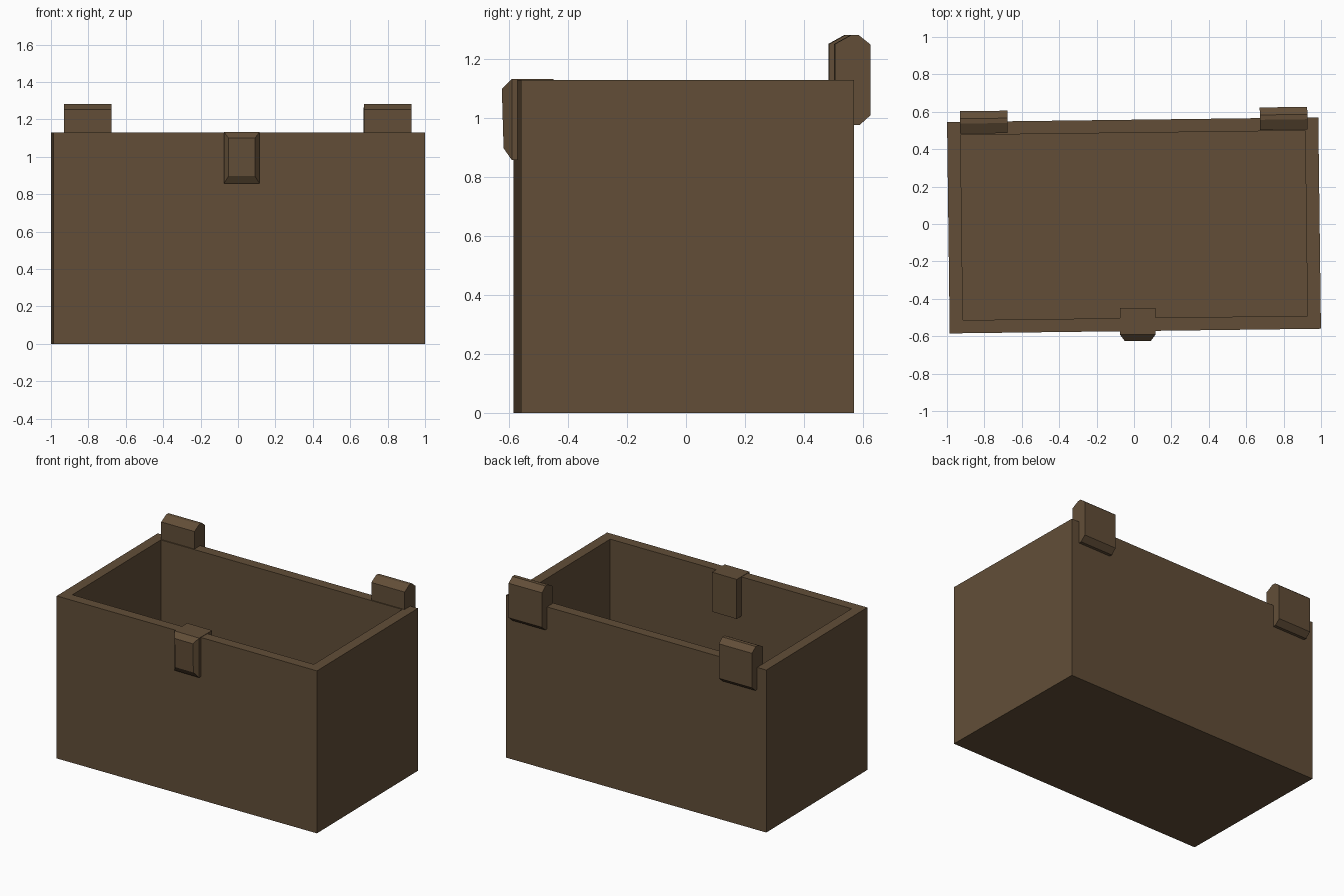
import bpy, bmesh, math
from mathutils import Matrix

if "Cube" in bpy.data.objects:
    bpy.data.objects.remove(bpy.data.objects["Cube"])

TURN = Matrix.Translation((0, -0.0075, 0)) @ Matrix.Rotation(0.0126, 4, 'Z')
H = 1.13

wood = bpy.data.materials.new("dark brown wood")
wood.diffuse_color = (0.122, 0.076, 0.039, 1)
wood.use_nodes = True
wood.node_tree.nodes["Principled BSDF"].inputs["Base Color"].default_value = wood.diffuse_color


def finish(name, bm, matrix=None):
    bmesh.ops.recalc_face_normals(bm, faces=bm.faces)
    me = bpy.data.meshes.new(name)
    bm.to_mesh(me)
    bm.free()
    if matrix:
        me.transform(matrix)
    me.materials.append(wood)
    ob = bpy.data.objects.new(name, me)
    bpy.context.collection.objects.link(ob)
    return ob


def rect(bm, hx, hy, z):
    return [bm.verts.new((sx * hx, sy * hy, z))
            for sx, sy in ((-1, -1), (1, -1), (1, 1), (-1, 1))]


def loft(bm, loops):
    # bridge a chain of equal loops and cap both ends
    for a, b in zip(loops, loops[1:]):
        n = len(a)
        for i in range(n):
            j = (i + 1) % n
            bm.faces.new((a[i], a[j], b[j], b[i]))
    bm.faces.new(loops[0])
    bm.faces.new(loops[-1])


# open box: outer walls, rim, inner walls, inner floor
bm = bmesh.new()
loft(bm, [rect(bm, 0.9925, 0.565, 0), rect(bm, 0.9925, 0.565, H),
          rect(bm, 0.921, 0.495, H), rect(bm, 0.921, 0.495, 0.07)])
finish("chest_box", bm, TURN)

# two hinge blocks on the back rim, chamfered profile
profile = [(0.502, 0.977), (0.585, 0.977), (0.622, 1.01), (0.622, 1.25),
           (0.582, 1.282), (0.556, 1.282), (0.502, 1.252)]
for name, cx in (("hinge_left", -0.796), ("hinge_right", 0.807)):
    bm = bmesh.new()
    loft(bm, [[bm.verts.new((cx + dx, y, z)) for y, z in profile]
              for dx in (-0.127, 0.127)])
    finish(name, bm, TURN)

# clasp through the front wall with a chamfered face
bm = bmesh.new()
sections = [(-0.075, 0.115, 0.858, 1.133, -0.45, -0.45),
            (-0.075, 0.115, 0.858, 1.133, -0.591, -0.591),
            (-0.05, 0.09, 0.898, 1.10, -0.619, -0.625)]
loft(bm, [[bm.verts.new(p) for p in ((x0, yb, z0), (x1, yb, z0), (x1, yt, z1), (x0, yt, z1))]
          for x0, x1, z0, z1, yb, yt in sections])
finish("front_clasp", bm)
